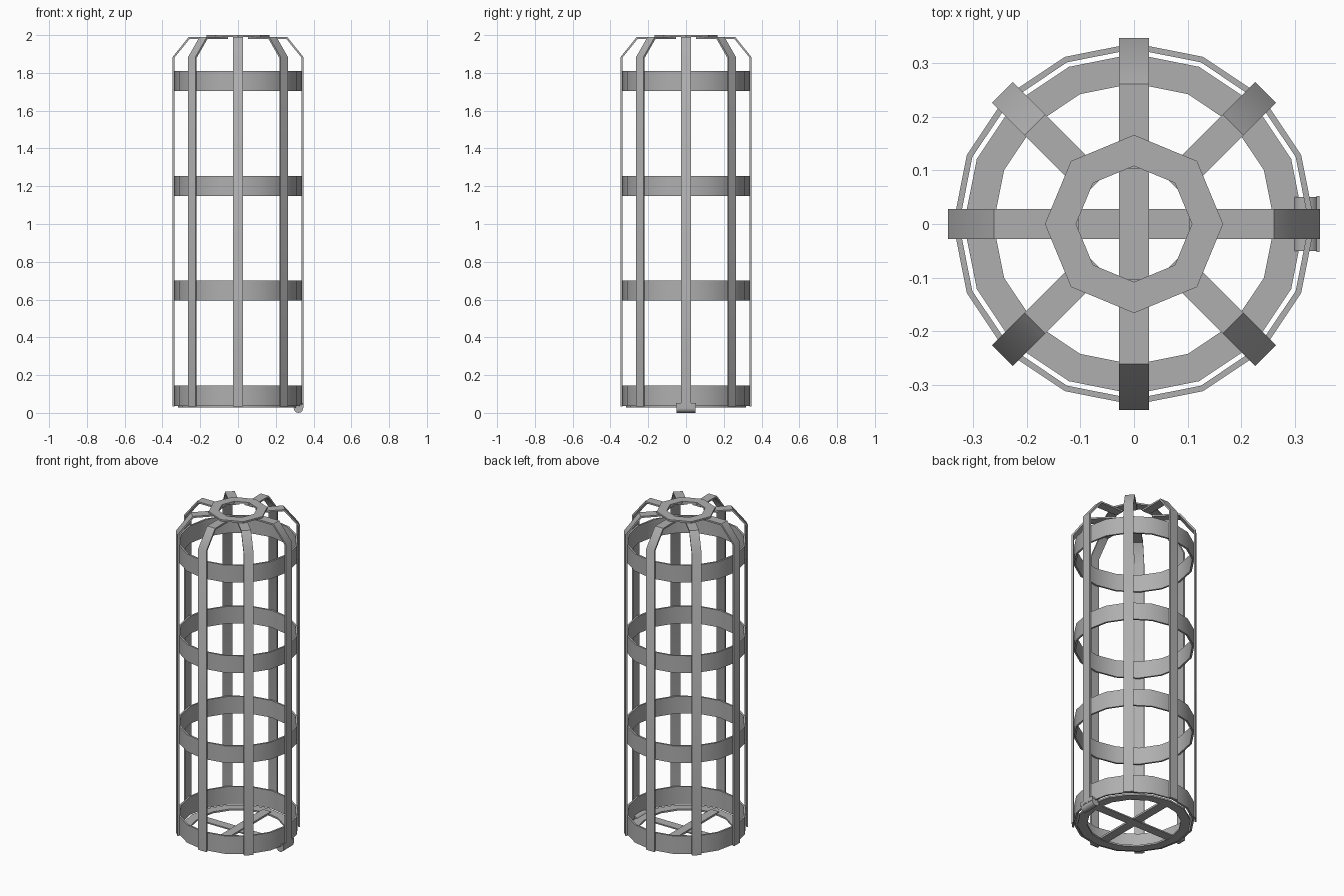
import bpy, bmesh
from math import cos, sin, pi, radians
from mathutils import Matrix, Vector

if "Cube" in bpy.data.objects:
    bpy.data.objects.remove(bpy.data.objects["Cube"])

# Dark grey metal
metal = bpy.data.materials.new("dark_metal")
metal.diffuse_color = (0.43, 0.43, 0.43, 1)
metal.use_nodes = True
metal.node_tree.nodes["Principled BSDF"].inputs["Base Color"].default_value = metal.diffuse_color


def finish(name, bm):
    bmesh.ops.recalc_face_normals(bm, faces=bm.faces)
    me = bpy.data.meshes.new(name)
    bm.to_mesh(me)
    bm.free()
    me.materials.append(metal)
    ob = bpy.data.objects.new(name, me)
    bpy.context.collection.objects.link(ob)
    bpy.ops.object.select_all(action='DESELECT')
    ob.select_set(True)
    bpy.context.view_layer.objects.active = ob
    bpy.ops.object.shade_smooth_by_angle(angle=radians(42))
    return ob


def ring(name, r_in, r_out, z0, z1, n):
    """Hollow ring with a rectangular section."""
    bm = bmesh.new()
    loops = []
    for i in range(n):
        a = 2 * pi * i / n
        loops.append([bm.verts.new((r * cos(a), r * sin(a), z))
                      for r, z in ((r_in, z0), (r_out, z0), (r_out, z1), (r_in, z1))])
    for i in range(n):
        p, q = loops[i], loops[(i + 1) % n]
        for k in range(4):
            bm.faces.new((p[k], p[(k + 1) % 4], q[(k + 1) % 4], q[k]))
    return finish(name, bm)


def box(name, size, loc):
    bm = bmesh.new()
    bmesh.ops.create_cube(bm, size=1, matrix=Matrix.LocRotScale(Vector(loc), None, Vector(size)))
    return finish(name, bm)


def bar(name, angle):
    """Vertical strip bent inward at the top, swept across its width."""
    outer = [(0.347, 0.033), (0.347, 1.883), (0.261, 1.99), (0.103, 1.99)]
    inner = [(0.337, 0.033), (0.337, 1.880), (0.256, 1.98), (0.103, 1.98)]
    bm = bmesh.new()
    rows = [[bm.verts.new((x, y, z)) for (x, z), y in
             ((o, -0.0275), (o, 0.0275), (i, 0.0275), (i, -0.0275))]
            for o, i in zip(outer, inner)]
    for p, q in zip(rows, rows[1:]):
        for k in range(4):
            bm.faces.new((p[k], p[(k + 1) % 4], q[(k + 1) % 4], q[k]))
    bm.faces.new(rows[0])
    bm.faces.new(rows[-1])
    bm.transform(Matrix.Rotation(angle, 4, 'Z'))
    return finish(name, bm)


# Horizontal bands
for i, (z0, z1) in enumerate(((0.036, 0.146), (0.595, 0.70), (1.149, 1.254), (1.704, 1.81))):
    ring(f"band_{i + 1}", 0.326, 0.337, z0, z1, 16)

# Eight upright bars
for i in range(8):
    bar(f"upright_bar_{i + 1}", i * pi / 4)

# Octagonal crown ring
ring("crown_ring", 0.108, 0.166, 1.99, 2.0, 8)

# Floor hatch: flat ring and crossed strips
ring("floor_ring", 0.262, 0.317, 0.028, 0.038, 16)
box("floor_strip_x", (0.56, 0.055, 0.008), (0, 0, 0.033))
box("floor_strip_y", (0.055, 0.56, 0.012), (0, 0, 0.037))

# Hinge of the hatch
bm = bmesh.new()
bmesh.ops.create_cone(bm, cap_ends=True, segments=12, radius1=0.025, radius2=0.025, depth=0.1,
                      matrix=Matrix.Translation((0.32, 0, 0.025)) @ Matrix.Rotation(pi / 2, 4, 'X')
                      @ Matrix.Rotation(pi / 2, 4, 'Z'))
finish("hinge_barrel", bm)
box("hinge_plate", (0.006, 0.104, 0.026), (0.343, 0, 0.04))
